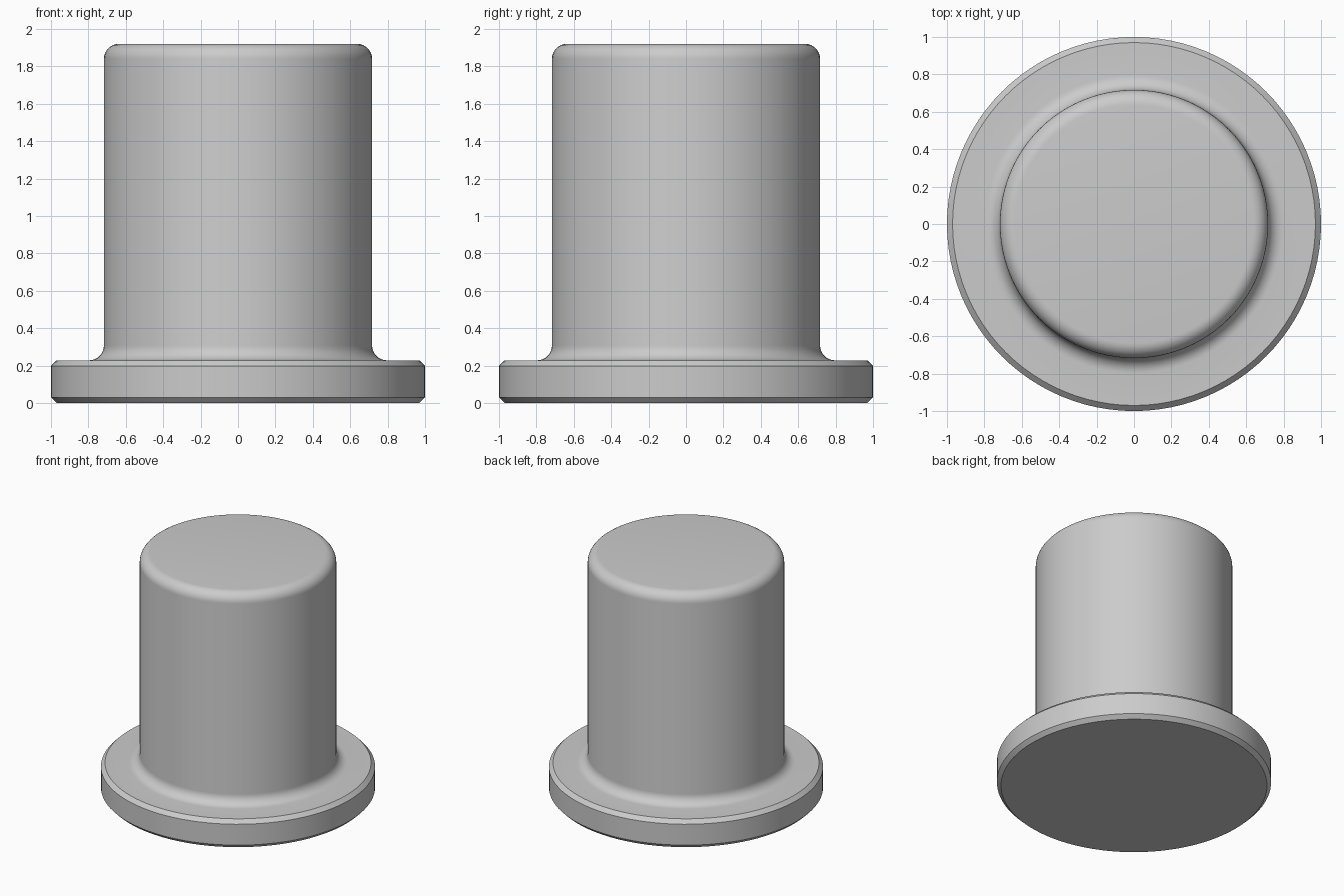
import bpy
import bmesh
from math import cos, sin, pi, radians
from mathutils import Vector

cube = bpy.data.objects.get("Cube")
if cube:
    bpy.data.objects.remove(cube, do_unlink=True)

SEGMENTS = 96
FLANGE_R, FLANGE_TOP, CHAMFER = 1.0, 0.228, 0.03
POST_R, POST_TOP, ROUND = 0.717, 1.92, 0.08


def arc(cx, cz, radius, start, end, steps=8):
    """Points of a circular arc in the x-z plane, angles in degrees."""
    angles = [radians(start + (end - start) * i / steps) for i in range(steps + 1)]
    return [(cx + radius * cos(a), cz + radius * sin(a)) for a in angles]


# Plain grey material
grey = bpy.data.materials.new("plain grey")
grey.use_nodes = True
colour = (0.6, 0.6, 0.6, 1)
grey.diffuse_color = colour
grey.node_tree.nodes["Principled BSDF"].inputs["Base Color"].default_value = colour

# Half profile: chamfered flange, filleted foot, rounded post top
profile = [
    (FLANGE_R - CHAMFER, 0),
    (FLANGE_R, CHAMFER),
    (FLANGE_R, FLANGE_TOP - CHAMFER),
    (FLANGE_R - CHAMFER, FLANGE_TOP),
]
profile += arc(POST_R + ROUND, FLANGE_TOP + ROUND, ROUND, 270, 180)
profile += arc(POST_R - ROUND, POST_TOP - ROUND, ROUND, 0, 90)

# Revolve the profile and close both ends
bm = bmesh.new()
verts = [bm.verts.new((x, 0, z)) for x, z in profile]
edges = [bm.edges.new(pair) for pair in zip(verts, verts[1:])]
bmesh.ops.spin(bm, geom=verts + edges, cent=Vector(), axis=Vector((0, 0, 1)),
               angle=2 * pi, steps=SEGMENTS, use_merge=False)
bmesh.ops.remove_doubles(bm, verts=bm.verts, dist=0.0001)
bmesh.ops.holes_fill(bm, edges=[e for e in bm.edges if e.is_boundary], sides=0)
bmesh.ops.recalc_face_normals(bm, faces=bm.faces)

mesh = bpy.data.meshes.new("flanged_post")
bm.to_mesh(mesh)
bm.free()
mesh.materials.append(grey)
post = bpy.data.objects.new("flanged_post", mesh)
bpy.context.collection.objects.link(post)

# Smooth the round surfaces, keep the chamfer edges sharp
bpy.ops.object.select_all(action='DESELECT')
post.select_set(True)
bpy.context.view_layer.objects.active = post
bpy.ops.object.shade_smooth_by_angle(angle=radians(30))
